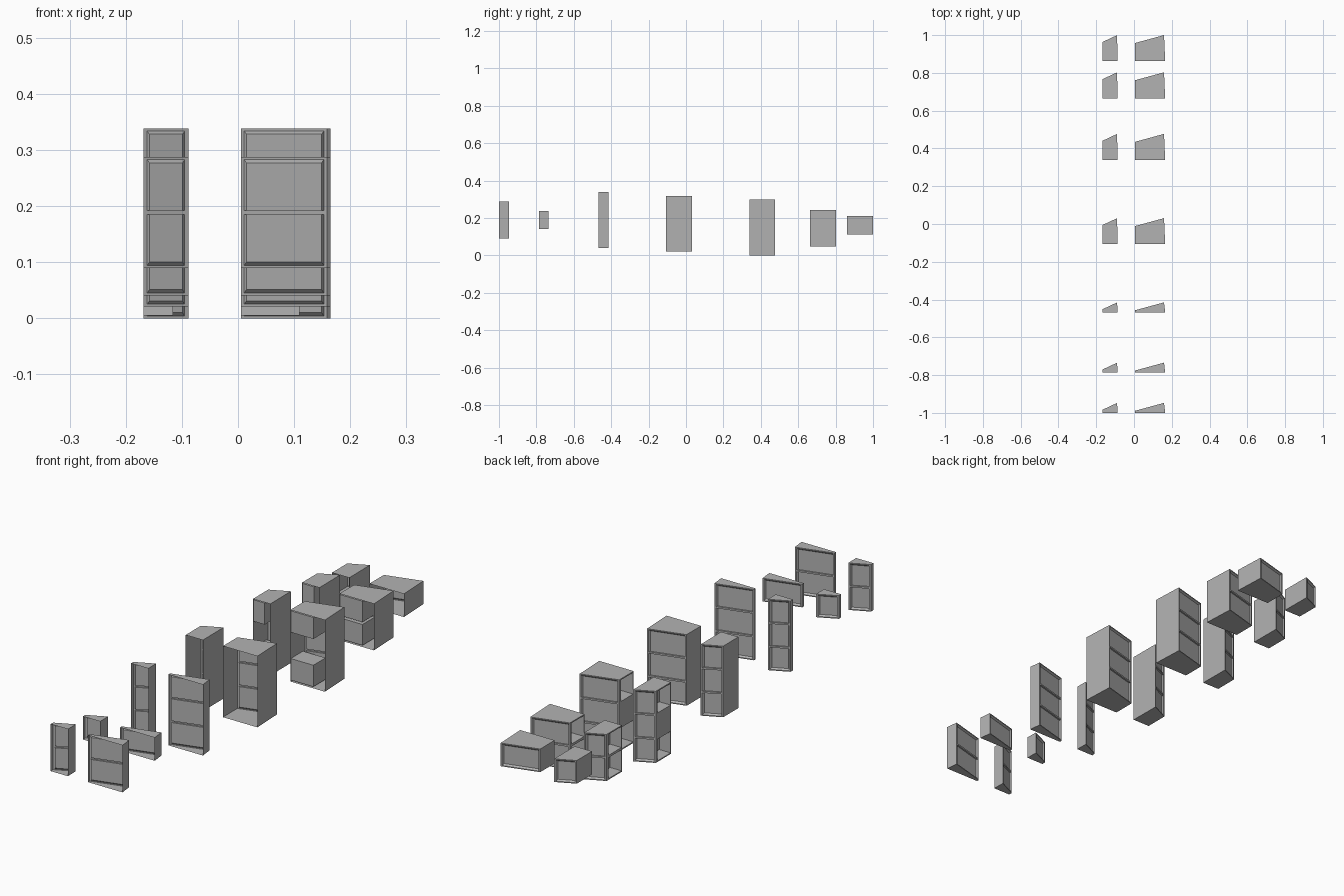
import bpy, bmesh

if "Cube" in bpy.data.objects:
    bpy.data.objects.remove(bpy.data.objects["Cube"])

# One flat colour for every panel
grey = bpy.data.materials.new("panel_grey")
grey.diffuse_color = (0.45, 0.45, 0.45, 1)
grey.use_nodes = True
grey.node_tree.nodes["Principled BSDF"].inputs["Base Color"].default_value = grey.diffuse_color

RIM_U, RIM_Z = 0.006, 0.004      # flat frame around the back trays
BEV_U, BEV_Z = 0.004, 0.006      # slope of the outer tray edges
RIB, DEPTH = 0.0035, 0.007       # half rib height, tray depth


def module(name, x0, x1, xb, drop, yf, yb, z0, z1, cells, deep):
    """Open-fronted cabinet shell with a slanted back that holds shallow trays.
    xb: x of the right back corner, drop: how far the left back corner is
    lower in y, deep: cells that also have a deep bay open to the left."""
    bm = bmesh.new()
    yl = yb - drop

    def quad(*pts):
        bm.faces.new([bm.verts.new(p) for p in pts])

    def back(x, z, d=0.0):
        return (x, yl + drop * (x - x0) / (xb - x0) - d, z)

    def back_strip(xa, xc, za, zc, d=0.0):
        quad(back(xa, za, d), back(xa, zc, d), back(xc, zc, d), back(xc, za, d))

    # Top, bottom and right walls
    for z in (z0, z1):
        p = [(x0, yf, z), (x1, yf, z), (xb, yb, z), (x0, yl, z)]
        quad(*(p if z == z1 else p[::-1]))
    quad((x1, yf, z0), (xb, yb, z0), (xb, yb, z1), (x1, yf, z1))

    # Back frame
    ua, ub = x0 + RIM_U, xb - RIM_U
    back_strip(x0, ua, z0, z1)
    back_strip(ub, xb, z0, z1)
    back_strip(ua, ub, z0, z0 + RIM_Z)
    back_strip(ua, ub, z1 - RIM_Z, z1)

    step = (z1 - z0) / cells
    for i in range(cells):
        lo, hi = z0 + i * step, z0 + (i + 1) * step
        first, last = i == 0, i == cells - 1
        za = lo + (RIM_Z if first else RIB)
        zb = hi - (RIM_Z if last else RIB)
        ia = za + (BEV_Z if first else 0)
        ib = zb - (BEV_Z if last else 0)
        if not last:
            back_strip(ua, ub, zb, hi + RIB)          # rib between trays

        # Tray: sloped sides and recessed panel
        outer = [back(*p) for p in ((ua, za), (ub, za), (ub, zb), (ua, zb))]
        va, vb = ua + BEV_U, ub - BEV_U
        inner = [back(*p, DEPTH) for p in ((va, ia), (vb, ia), (vb, ib), (va, ib))]
        for k in range(4):
            n = (k + 1) % 4
            quad(outer[k], inner[k], inner[n], outer[n])
        quad(*inner[::-1])

        # Left wall, with a deep bay where wanted
        def side(ya, yc, zl, zh):
            quad((x0, ya, zl), (x0, ya, zh), (x0, yc, zh), (x0, yc, zl))

        if i not in deep:
            side(yf, yl, lo, hi)
            continue
        a, b, l, h = yf + 0.003, yl - 0.012, lo + 0.005, hi - 0.005
        xr = x0 + 0.655 * (x1 - x0)
        side(yf, a, lo, hi)
        side(b, yl, lo, hi)
        side(a, b, lo, l)
        side(a, b, h, hi)
        for y in (a, b):
            quad((x0, y, l), (xr, y, l), (xr, y, h), (x0, y, h))
        for z in (l, h):
            quad((x0, a, z), (xr, a, z), (xr, b, z), (x0, b, z))
        quad((xr, a, l), (xr, b, l), (xr, b, h), (xr, a, h))

    bmesh.ops.remove_doubles(bm, verts=bm.verts, dist=1e-5)
    mesh = bpy.data.meshes.new(name)
    bm.to_mesh(mesh)
    bm.free()
    mesh.materials.append(grey)
    bpy.context.collection.objects.link(bpy.data.objects.new(name, mesh))


# Rows: name, front y, back y, bottom z, top z, trays, deep bays
rows = [
    ("slim_double", -1.0, -0.947, 0.090, 0.287, 2, ()),
    ("slim_single", -0.787, -0.734, 0.141, 0.238, 1, ()),
    ("slim_triple", -0.468, -0.415, 0.041, 0.338, 3, ()),
    ("tall_triple", -0.107, 0.031, 0.021, 0.319, 3, ()),
    ("bay_triple", 0.339, 0.477, 0.000, 0.300, 3, (0, 2)),
    ("bay_double", 0.664, 0.803, 0.049, 0.244, 2, (0, 1)),
    ("low_single", 0.862, 1.0, 0.113, 0.210, 1, ()),
]
for label, yf, yb, z0, z1, cells, deep in rows:
    module("narrow_" + label, -0.168, -0.088, -0.089, 0.037, yf, yb, z0, z1, cells, deep)
    module("wide_" + label, 0.005, 0.165, 0.159, 0.042, yf, yb, z0, z1, cells, deep)
